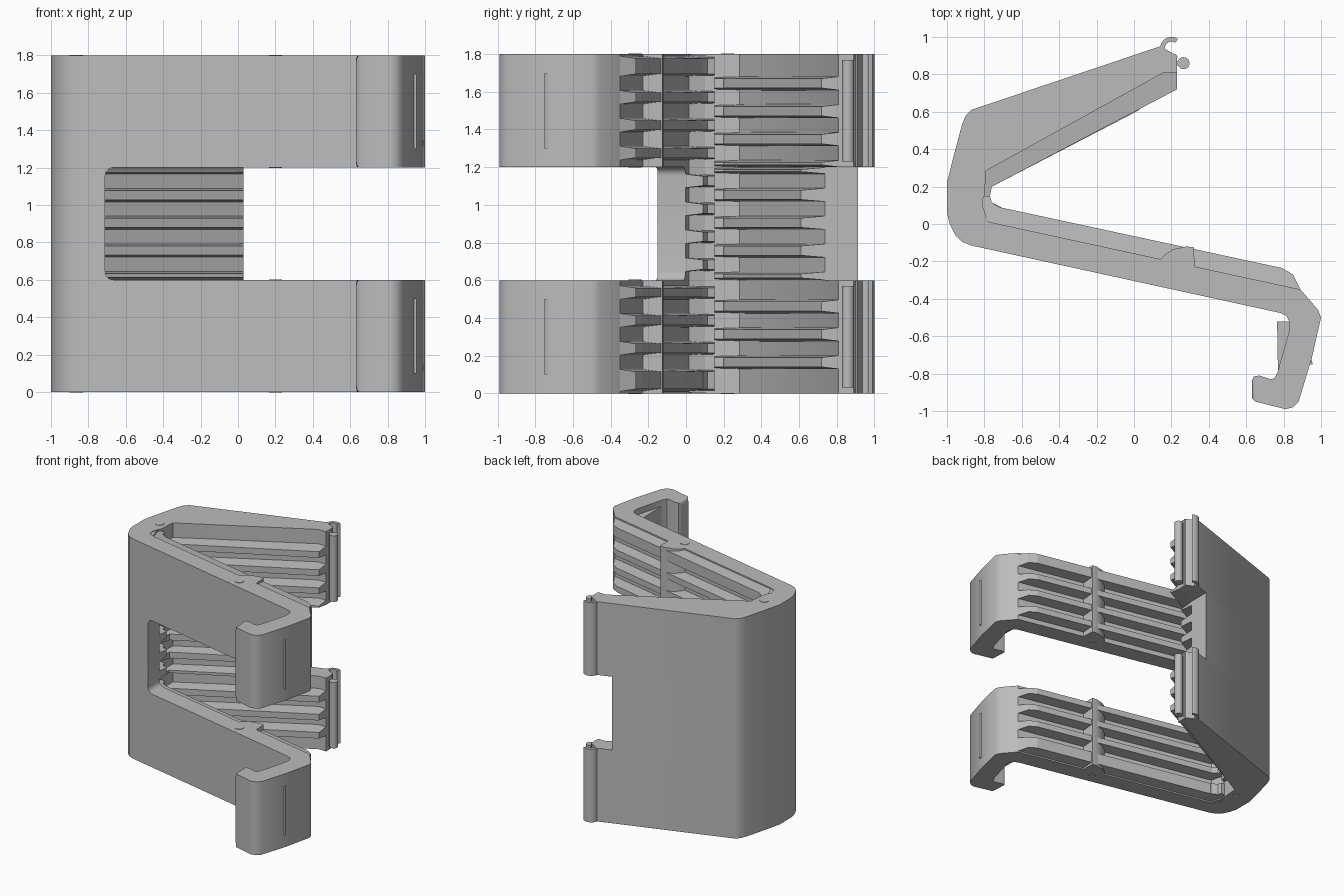
import bpy, bmesh, math

cube = bpy.data.objects.get("Cube")
if cube:
    bpy.data.objects.remove(cube, do_unlink=True)

grey = bpy.data.materials.new("light_grey")
grey.use_nodes = True
grey.diffuse_color = (0.5, 0.5, 0.5, 1)
grey.node_tree.nodes["Principled BSDF"].inputs["Base Color"].default_value = (0.5, 0.5, 0.5, 1)

LOW, MID, HIGH = (0, 0.6), (0.6, 1.2), (1.2, 1.8)
PITCH, HALF = 0.148, 0.037


def make_object(name, bm):
    bmesh.ops.recalc_face_normals(bm, faces=bm.faces)
    mesh = bpy.data.meshes.new(name)
    bm.to_mesh(mesh)
    bm.free()
    mesh.materials.append(grey)
    ob = bpy.data.objects.new(name, mesh)
    bpy.context.collection.objects.link(ob)
    return ob


def prism(name, pts, z0, z1, floor_count=None, taper=0.012):
    """Extrude a plan outline; points after floor_count are narrowed in height."""
    bm = bmesh.new()
    rings = []
    for z, s in ((z0, 1), (z1, -1)):
        ring = []
        for i, (x, y) in enumerate(pts):
            narrow = taper if floor_count and i >= floor_count else 0
            ring.append(bm.verts.new((x, y, z + s * narrow)))
        bm.faces.new(ring)
        rings.append(ring)
    a, b = rings
    for i in range(len(pts)):
        j = (i + 1) % len(pts)
        bm.faces.new((a[i], a[j], b[j], b[i]))
    return make_object(name, bm)


def disc(cx, cy, r, n=20, start=0, end=360):
    closed = end - start == 360
    steps = n if closed else n - 1
    angles = [math.radians(start + (end - start) * i / steps) for i in range(n)]
    return [(cx + r * math.cos(t), cy + r * math.sin(t)) for t in angles]


def smooth(ob, angle=35):
    bpy.ops.object.select_all(action='DESELECT')
    ob.select_set(True)
    bpy.context.view_layer.objects.active = ob
    bpy.ops.object.shade_smooth_by_angle(angle=math.radians(angle))


# front arm with its hooked end
hinge_front = [(-0.80, 0.15), (-1, 0.15), (-1, 0.06), (-0.985, 0), (-0.955, -0.06),
               (-0.92, -0.095), (-0.87, -0.115)]
hook = [(0.78, -0.475), (0.815, -0.49), (0.83, -0.52), (0.83, -0.57), (0.765, -0.8),
        (0.75, -0.825), (0.73, -0.83), (0.67, -0.81), (0.64, -0.815), (0.63, -0.84),
        (0.63, -0.93), (0.65, -0.95), (0.81, -0.99), (0.85, -0.98), (0.88, -0.95),
        (0.95, -0.72), (1, -0.5), (0.985, -0.46), (0.89, -0.35)]
front_arm = prism("front_arm", hinge_front + hook + [(-0.77, 0.01), (-0.82, 0.03), (-0.83, 0.08)], 0, 1.8)

# window between the two prongs, with rounded inner corners
bm = bmesh.new()
bmesh.ops.create_cube(bm, size=1)
for v in bm.verts:
    v.co = (0.645 + v.co.x * 2.71, -0.4 + v.co.y * 1.8, 0.9 + v.co.z * 0.6)
edges = [e for e in bm.edges if all(v.co.x < 0 for v in e.verts)
         and abs(e.verts[0].co.y - e.verts[1].co.y) > 1]
bmesh.ops.bevel(bm, geom=edges, offset=0.045, segments=5, profile=0.5, affect='EDGES')
cutter = make_object("window_cutter", bm)
cutter.hide_render = True
cut = front_arm.modifiers.new("window", 'BOOLEAN')
cut.operation = 'DIFFERENCE'
cut.solver = 'EXACT'
cut.object = cutter
bpy.context.view_layer.objects.active = front_arm
bpy.ops.object.modifier_apply(modifier=cut.name)
bpy.data.objects.remove(cutter, do_unlink=True)

# rounded corners on the hook tips
bm = bmesh.new()
bm.from_mesh(front_arm.data)
edges = [e for e in bm.edges if all(v.co.x < 0.635 and v.co.x > 0.6 for v in e.verts)
         and abs(e.verts[0].co.z - e.verts[1].co.z) < 0.01]
bmesh.ops.bevel(bm, geom=edges, offset=0.05, segments=5, profile=0.5, affect='EDGES')
bm.to_mesh(front_arm.data)
bm.free()
smooth(front_arm)

# back arm: the hinge wall and plate, with a shorter middle band
hinge_back = [(-0.79, 0.285), (-0.80, 0.15), (-1, 0.15), (-1, 0.22), (-0.96, 0.38),
              (-0.92, 0.53), (-0.9, 0.58), (-0.87, 0.61)]
long_end = [(0.14, 0.95), (0.23, 0.9), (0.23, 0.81), (0.16, 0.81)]
short_end = [(0.03, 0.913), (0.03, 0.738)]
for label, band, end in (("lower", LOW, long_end), ("middle", MID, short_end), ("upper", HIGH, long_end)):
    smooth(prism(label + "_back_arm", hinge_back + end, *band))

# interlocking ribs on both arms, clipped to each band
back_inner = [(-0.76, 0.2), (-0.77, 0.15)]
back_long = [(-0.83, 0.15), (-0.80, 0.29), (0.15, 0.82), (0.23, 0.82), (0.23, 0.72)]
back_short = [(-0.83, 0.15), (-0.80, 0.29), (0.03, 0.75), (0.03, 0.61)]
front_long = [(-0.83, 0.15), (-0.83, 0.02), (-0.77, 0), (0.88, -0.36), (0.89, -0.35),
              (0.85, -0.27), (0.79, -0.235), (-0.72, 0.09), (-0.76, 0.115), (-0.77, 0.15)]
front_short = [(-0.83, 0.15), (-0.83, 0.02), (-0.77, 0), (-0.71, -0.01),
               (-0.71, 0.09), (-0.76, 0.115), (-0.77, 0.15)]
for band in (LOW, MID, HIGH):
    middle = band is MID
    for k in range(-6, 7):
        for side, shift in (("back", 0.905), ("front", 0.979)):
            z0 = max(shift + k * PITCH - HALF, band[0])
            z1 = min(shift + k * PITCH + HALF, band[1])
            if side == "front":
                if k == -6:
                    z0 = 0.01
                if k == 5 and band is HIGH:
                    z1 = 1.79
            if z1 - z0 < 0.03 or (side, k) in (("back", 6), ("back", -6), ("front", 6)):
                continue
            if side == "back":
                pts, floor = (back_short, 3) if middle else (back_long, 4)
                pts = pts + back_inner
            else:
                pts, floor = (front_short, 4) if middle else (front_long, 5)
            prism(side + "_rib", pts, z0, z1, floor)

# inner wall of the hinge
prism("hinge_wall", [(-0.84, 0.02), (-0.78, 0.01), (-0.81, 0.1), (-0.795, 0.285), (-0.86, 0.26)], 0.005, 1.795)

post = [(0.14, -0.22), (0.14, -0.19), (0.17, -0.16), (0.21, -0.135), (0.28, -0.12),
        (0.32, -0.125), (0.325, -0.25)]
fin = [(0.765, -0.52), (0.84, -0.52), (0.84, -0.58), (0.77, -0.81)]
ridge = [(0.93, -0.72), (0.951, -0.73), (0.955, -0.75), (0.93, -0.75)]
clip = disc(0.2, 0.94, 0.06, 18, 55, 305) + disc(0.2, 0.94, 0.035, 18, 55, 305)[::-1]
for label, (z0, z1) in (("lower", LOW), ("upper", HIGH)):
    # stiffening post across the ribs
    smooth(prism(label + "_rib_post", post, z0, z1))
    # spring fin and outer ridge of the hook
    prism(label + "_hook_fin", fin, z0 + 0.05, z1 - 0.05)
    prism(label + "_hook_ridge", ridge, z0 + 0.1, z1 - 0.1)
    # snap clip and its knob
    smooth(prism(label + "_snap_clip", clip, z0, z1))
    smooth(prism(label + "_snap_knob", disc(0.265, 0.86, 0.032), z0 + 0.03, z1 - 0.03))
    prism(label + "_knob_neck", [(0.22, 0.848), (0.25, 0.848), (0.25, 0.872), (0.22, 0.872)],
          z0 + 0.03, z1 - 0.03)
    # pin caps on the prong faces
    for z in (z0, z1):
        smooth(prism(label + "_post_pin", disc(0.2, -0.27, 0.035), z - 0.003, z + 0.003))

# pin caps at the hinge
for z in (0, 1.8):
    smooth(prism("hinge_pin", disc(-0.865, 0.22, 0.035), z - 0.003, z + 0.003))
